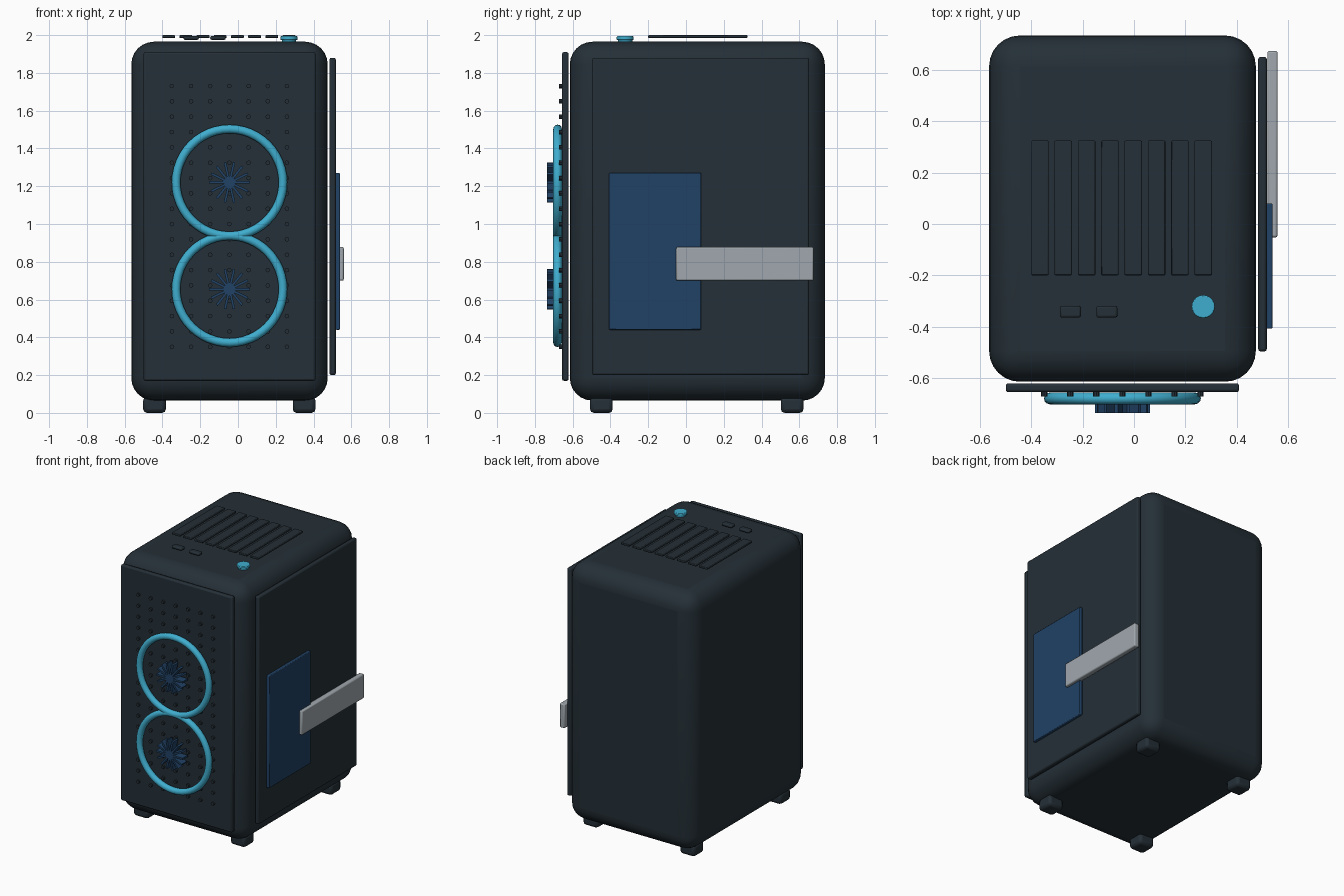
import bpy, bmesh, math
from mathutils import Matrix, Vector

cube = bpy.data.objects.get("Cube")
if cube:
    bpy.data.objects.remove(cube, do_unlink=True)


def material(name, rgb):
    mat = bpy.data.materials.new(name)
    mat.use_nodes = True
    mat.diffuse_color = (*rgb, 1)
    mat.node_tree.nodes["Principled BSDF"].inputs["Base Color"].default_value = (*rgb, 1)
    return mat


dark = material("charcoal", (0.018, 0.029, 0.038))
cyan = material("cyan", (0.05, 0.42, 0.62))
navy = material("navy", (0.015, 0.054, 0.13))
grey = material("light grey", (0.35, 0.39, 0.42))


def finish(bm, name, mat, bevel=0, segments=2):
    bmesh.ops.recalc_face_normals(bm, faces=bm.faces[:])
    mesh = bpy.data.meshes.new(name)
    bm.to_mesh(mesh)
    bm.free()
    mesh.materials.append(mat)
    obj = bpy.data.objects.new(name, mesh)
    bpy.context.collection.objects.link(obj)
    if bevel:
        mod = obj.modifiers.new("rounded edges", "BEVEL")
        mod.width = bevel
        mod.segments = segments
        mod.limit_method = "ANGLE"
    bpy.ops.object.select_all(action="DESELECT")
    obj.select_set(True)
    bpy.context.view_layer.objects.active = obj
    bpy.ops.object.shade_smooth_by_angle(angle=math.radians(40))
    return obj


def box(name, xs, ys, zs, mat, bevel=0.005, segments=2):
    """Box spanning the given x, y and z ranges."""
    bm = bmesh.new()
    mid = Vector([sum(r) / 2 for r in (xs, ys, zs)])
    size = [r[1] - r[0] for r in (xs, ys, zs)]
    bmesh.ops.create_cube(bm, size=1, matrix=Matrix.Translation(mid) @ Matrix.Diagonal((*size, 1)))
    return finish(bm, name, mat, bevel, segments)


def disc(name, x, y, zs, radius, mat):
    bm = bmesh.new()
    bmesh.ops.create_cone(bm, cap_ends=True, segments=24, radius1=radius, radius2=radius,
                          depth=zs[1] - zs[0], matrix=Matrix.Translation((x, y, sum(zs) / 2)))
    return finish(bm, name, mat, 0.004)


# Case and panels
box("case", (-0.565, 0.475), (-0.615, 0.735), (0.065, 1.965), dark, 0.12, 6)
box("front_panel", (-0.5, 0.41), (-0.656, -0.621), (0.17, 1.91), dark, 0.01)
box("side_panel", (0.484, 0.518), (-0.497, 0.652), (0.2, 1.88), dark, 0.01)

# Parts seen at the side panel
box("circuit_board", (0.516, 0.54), (-0.408, 0.08), (0.44, 1.27), navy)
box("graphics_card", (0.52, 0.56), (-0.052, 0.675), (0.7, 0.878), grey, 0.008)

# Feet
for side, x in (("right", -0.442), ("left", 0.35)):
    for end, y in (("front", -0.448), ("back", 0.562)):
        box(f"{end}_{side}_foot", (x - 0.06, x + 0.06), (y - 0.06, y + 0.06), (0, 0.085), dark, 0.02)

# Front mesh studs
bm = bmesh.new()
for col in range(7):
    for row in range(18):
        place = Matrix.Translation((-0.35 + col * 0.1015, -0.662, 0.35 + row * 0.0812))
        bmesh.ops.create_cone(bm, cap_ends=True, segments=8, radius1=0.012, radius2=0.012,
                              depth=0.02, matrix=place @ Matrix.Rotation(math.pi / 2, 4, "X"))
finish(bm, "front_studs", dark)


def fan(name, x, z):
    # Light ring swept round the fan
    bpy.ops.mesh.primitive_torus_add(location=(x, -0.68, z), rotation=(math.pi / 2, 0, 0),
                                     major_radius=0.283, minor_radius=0.023,
                                     major_segments=48, minor_segments=12)
    ring = bpy.context.object
    ring.name = name + "_ring"
    ring.data.materials.append(cyan)
    bpy.ops.object.shade_smooth_by_angle(angle=math.radians(60))
    # Thin blades crossing at the hub
    bm = bmesh.new()
    for i in range(7):
        place = Matrix.Translation((x, -0.706, z)) @ Matrix.Rotation(math.pi * i / 7, 4, "Y")
        bmesh.ops.create_cube(bm, size=1, matrix=place @ Matrix.Diagonal((0.216, 0.06, 0.013, 1)))
    finish(bm, name + "_blades", navy)


fan("upper_fan", -0.045, 1.22)
fan("lower_fan", -0.045, 0.655)

# Top vents, buttons and power knob
for i in range(8):
    x = -0.367 + i * 0.091
    box(f"top_vent_{i + 1}", (x - 0.034, x + 0.034), (-0.2, 0.325), (1.984, 2.0), dark, 0.004)
for side, x in (("right", -0.248), ("left", -0.106)):
    box(f"{side}_port", (x - 0.041, x + 0.041), (-0.365, -0.32), (1.975, 1.996), dark, 0.008)
disc("knob_base", 0.27, -0.322, (1.955, 1.978), 0.038, cyan)
disc("power_knob", 0.27, -0.322, (1.974, 1.994), 0.045, cyan)
